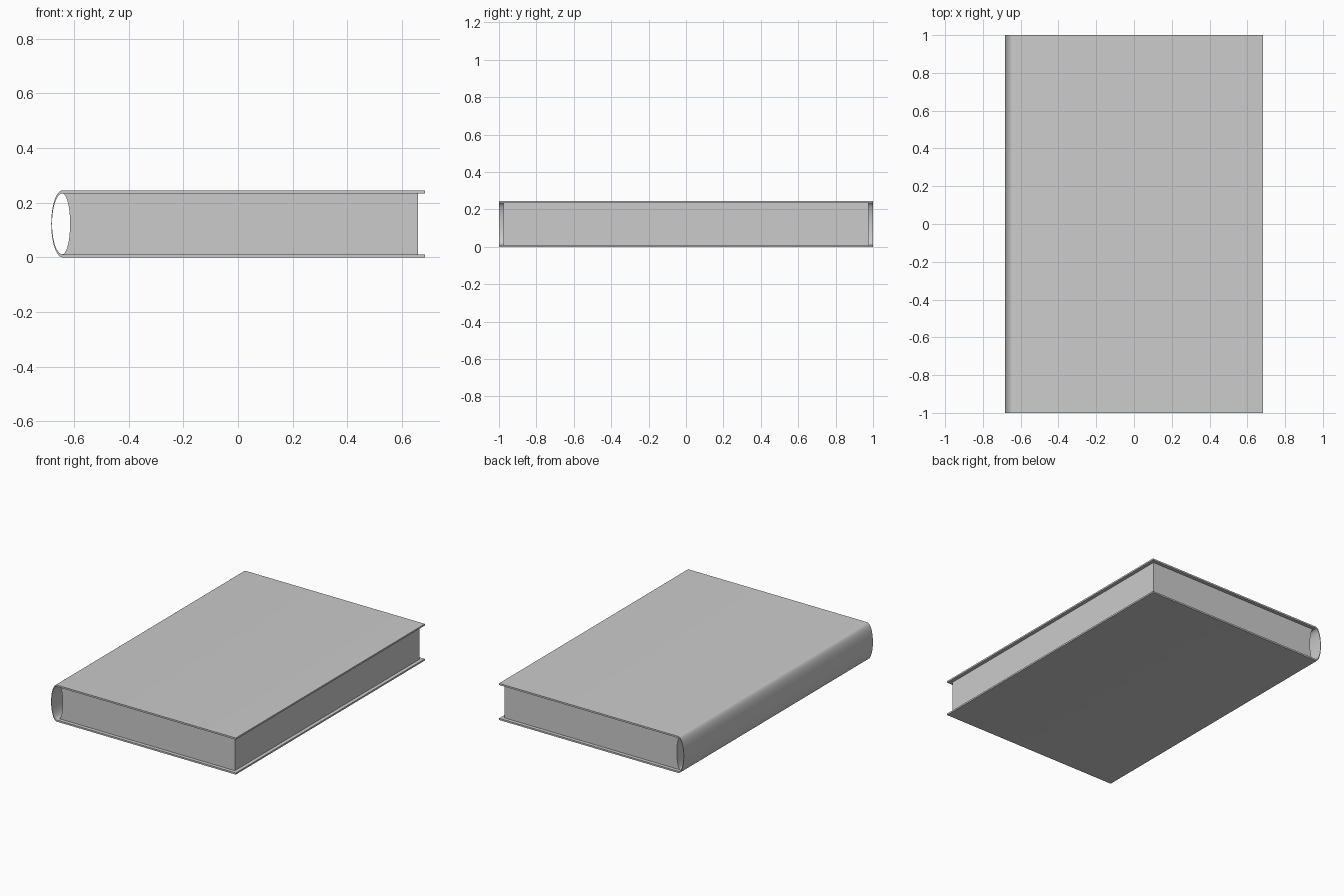
import bpy, bmesh
from math import sin, cos, pi, radians

if "Cube" in bpy.data.objects:
    bpy.data.objects.remove(bpy.data.objects["Cube"])

HEIGHT, BOARD = 0.245, 0.011
MID = HEIGHT / 2
HINGE_X, FORE_X = -0.643, 0.684
SEGMENTS = 32


def arc(cx, rx, rz):
    """Half ellipse from top to bottom; negative rx bulges left."""
    return [(cx + rx * sin(pi * i / SEGMENTS), MID + rz * cos(pi * i / SEGMENTS))
            for i in range(SEGMENTS + 1)]


def extrude_profile(name, profile, half_length):
    """Extrude a closed x-z profile along y."""
    bm = bmesh.new()
    face = bm.faces.new([bm.verts.new((x, -half_length, z)) for x, z in profile])
    ext = bmesh.ops.extrude_face_region(bm, geom=[face], use_keep_orig=True)
    verts = [g for g in ext["geom"] if isinstance(g, bmesh.types.BMVert)]
    bmesh.ops.translate(bm, verts=verts, vec=(0, 2 * half_length, 0))
    bmesh.ops.recalc_face_normals(bm, faces=bm.faces)
    mesh = bpy.data.meshes.new(name)
    bm.to_mesh(mesh)
    bm.free()
    obj = bpy.data.objects.new(name, mesh)
    bpy.context.collection.objects.link(obj)
    bpy.ops.object.select_all(action='DESELECT')
    obj.select_set(True)
    bpy.context.view_layer.objects.active = obj
    bpy.ops.object.shade_smooth_by_angle(angle=radians(30))
    return obj


# Cover: two boards joined by a thin rounded spine, one C-shaped profile
outer = arc(HINGE_X, -0.041, MID)
inner = arc(HINGE_X, -0.038, MID - BOARD)
cover = ([(FORE_X, HEIGHT)] + outer + [(FORE_X, 0), (FORE_X, BOARD)]
         + inner[::-1] + [(FORE_X, HEIGHT - BOARD)])
extrude_profile("cover", cover, 1.0)

# Page block: hollowed on the spine side, inset from the cover edges
pages = ([(0.66, HEIGHT - BOARD)] + arc(HINGE_X, 0.028, MID - BOARD)
         + [(0.66, BOARD)])
extrude_profile("page_block", pages, 0.976)
